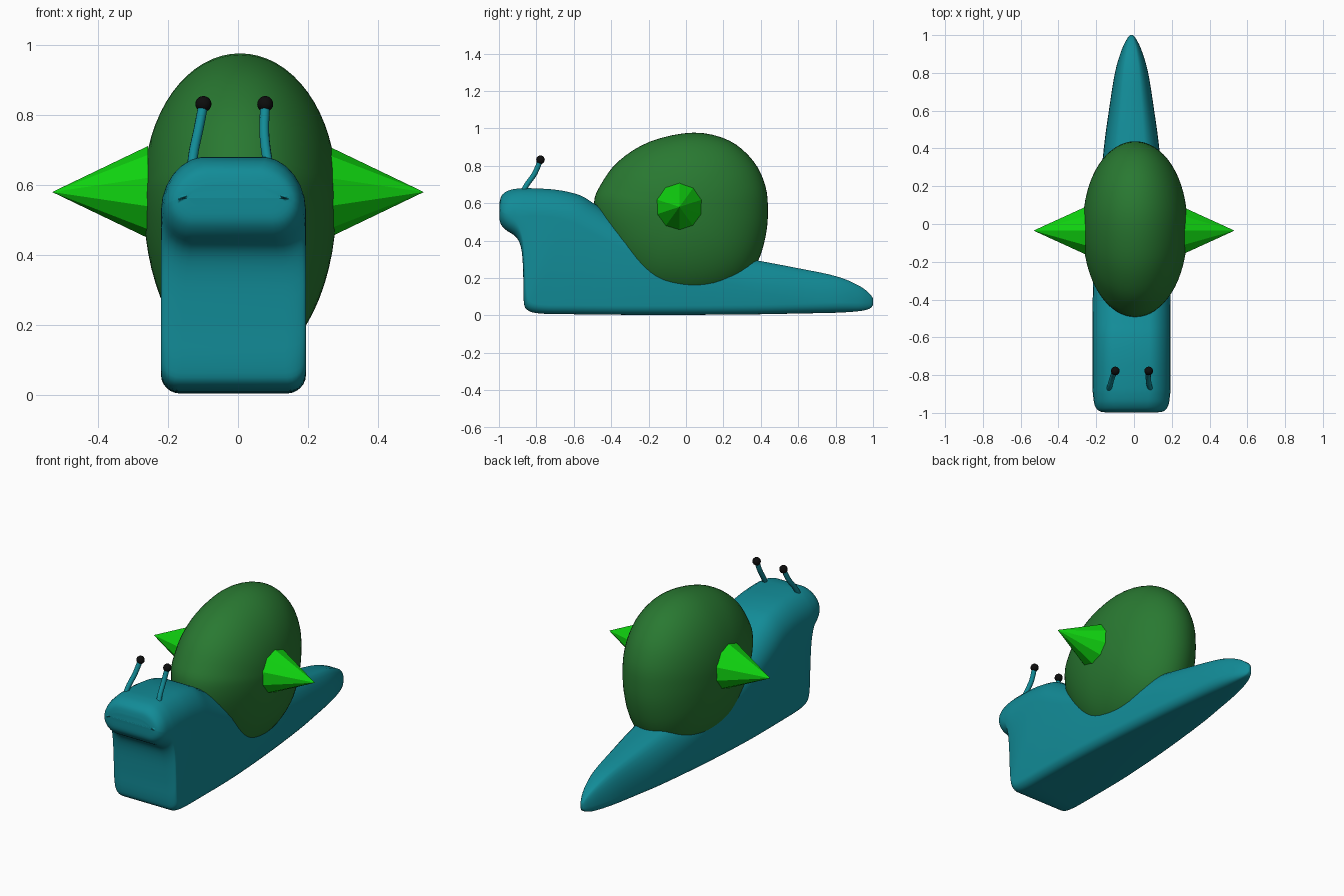
import bpy, bmesh, math
from mathutils import Vector

if "Cube" in bpy.data.objects:
    bpy.data.objects.remove(bpy.data.objects["Cube"])


def material(name, rgb):
    m = bpy.data.materials.new(name)
    m.diffuse_color = (*rgb, 1)
    m.use_nodes = True
    m.node_tree.nodes["Principled BSDF"].inputs["Base Color"].default_value = m.diffuse_color
    return m


TEAL = material("teal", (0.006, 0.26, 0.31))
DARK_GREEN = material("dark green", (0.022, 0.19, 0.031))
BRIGHT_GREEN = material("bright green", (0.005, 0.68, 0.005))
BLACK = material("black", (0.004, 0.004, 0.004))


def spline(pts, steps, closed=False):
    """Catmull-Rom interpolation of tuples of any length."""
    n = len(pts)
    get = (lambda i: pts[i % n]) if closed else (lambda i: pts[max(0, min(n - 1, i))])
    out = []
    for i in range(n if closed else n - 1):
        for s in range(steps):
            t = s / steps
            out.append([0.5 * (2 * b + (c - a) * t + (2 * a - 5 * b + 4 * c - d) * t * t
                               + (3 * b - a - 3 * c + d) * t ** 3)
                        for a, b, c, d in zip(get(i - 1), get(i), get(i + 1), get(i + 2))])
    if not closed:
        out.append(list(pts[-1]))
    return out


def loft(name, rings, mat, smooth=True):
    """Skin closed rings of equal length and cap both ends."""
    bm = bmesh.new()
    rows = [[bm.verts.new(p) for p in r] for r in rings]
    n = len(rows[0])
    for a, b in zip(rows, rows[1:]):
        for i in range(n):
            j = (i + 1) % n
            bm.faces.new((a[i], a[j], b[j], b[i]))
    bm.faces.new(rows[0])
    bm.faces.new(rows[-1])
    bmesh.ops.recalc_face_normals(bm, faces=bm.faces)
    for f in bm.faces:
        f.smooth = smooth
    me = bpy.data.meshes.new(name)
    bm.to_mesh(me)
    bm.free()
    me.materials.append(mat)
    ob = bpy.data.objects.new(name, me)
    bpy.context.collection.objects.link(ob)
    return ob


# Body: sections fan from the head, down the chest and back to the tail
# bottom y, bottom z, top y, top z, half width, top corner height, bottom corner
SECTIONS = [
    (-0.998, 0.54, -0.998, 0.60, 0.13, 0.03, 0.03),
    (-0.993, 0.495, -0.985, 0.645, 0.172, 0.07, 0.06),
    (-0.965, 0.458, -0.95, 0.672, 0.195, 0.10, 0.08),
    (-0.905, 0.415, -0.90, 0.683, 0.204, 0.12, 0.08),
    (-0.878, 0.34, -0.85, 0.685, 0.207, 0.13, 0.07),
    (-0.870, 0.20, -0.78, 0.683, 0.207, 0.13, 0.06),
    (-0.868, 0.08, -0.70, 0.677, 0.207, 0.13, 0.06),
    (-0.850, 0.03, -0.62, 0.663, 0.207, 0.13, 0.05),
    (-0.78, 0.010, -0.55, 0.64, 0.207, 0.13, 0.05),
    (-0.6, 0.006, -0.47, 0.59, 0.207, 0.13, 0.05),
    (-0.3, 0.003, -0.28, 0.48, 0.202, 0.12, 0.05),
    (0.05, 0.003, 0.05, 0.36, 0.180, 0.12, 0.05),
    (0.4, 0.006, 0.4, 0.295, 0.147, 0.14, 0.05),
    (0.6, 0.010, 0.6, 0.257, 0.120, 0.14, 0.05),
    (0.8, 0.014, 0.8, 0.215, 0.088, 0.12, 0.05),
    (0.92, 0.022, 0.92, 0.165, 0.053, 0.08, 0.04),
    (0.98, 0.035, 0.98, 0.12, 0.024, 0.04, 0.03),
    (1.0, 0.055, 1.0, 0.09, 0.008, 0.015, 0.01),
]
CX = -0.013


def body_ring(s):
    by, bz, ty, tz, w, rt, rb = s
    base, top = Vector((CX, by, bz)), Vector((CX, ty, tz))
    h = (top - base).length
    up = (top - base) / h
    ring = []
    for q in range(4):
        upper = q in (0, 1)
        rx = 0.55 * w if upper else min(rb, 0.6 * w)
        rz = rt if upper else rb
        sx = 1 if q in (0, 3) else -1
        for k in range(7):
            a = math.pi / 2 * (q + k / 6.001)
            x = sx * (w - rx) + rx * math.cos(a)
            v = (h - rz if upper else rz) + rz * math.sin(a)
            # slight crown across the top
            if upper:
                v -= 0.025 * min(1, h / 0.2) * (x / w) ** 2
            ring.append(base + up * v + Vector((x, 0, 0)))
    return ring


loft("body", [body_ring(s) for s in spline(SECTIONS, 4)], TEAL)

# Shell: side outline shrunk towards both flanks
OUTLINE = [(-0.492, 0.60), (-0.455, 0.70), (-0.36, 0.825), (-0.19, 0.93), (0.04, 0.977),
           (0.23, 0.935), (0.36, 0.825), (0.425, 0.69), (0.438, 0.55), (0.425, 0.42),
           (0.385, 0.29), (0.31, 0.18), (0.18, 0.10), (0.0, 0.07), (-0.2, 0.11),
           (-0.37, 0.26), (-0.47, 0.45)]
outline = spline(OUTLINE, 4, True)
MID = (-0.02, 0.57)
rings = []
for i in range(33):
    a = math.pi * (0.006 + 0.988 * i / 32)
    r = math.sin(a) ** 0.95
    rings.append([(0.006 - 0.277 * math.cos(a), MID[0] + r * (y - MID[0]), MID[1] + r * (z - MID[1]))
                  for y, z in outline])
loft("shell", rings, DARK_GREEN)

# Side spikes: flat ten-sided cones
for side, label in ((-1, "left"), (1, "right")):
    cone = []
    for x, r in ((0.257, 0.132), (0.531, 0.0005)):
        cone.append([(side * x, -0.035 + r * math.sin(math.tau * k / 10),
                      0.58 + r * math.cos(math.tau * k / 10)) for k in range(10)])
    loft(label + "_spike", cone, BRIGHT_GREEN, smooth=False)

# Eye stalks and eyes
STALKS = {
    "left": [(-0.132, -0.875, 0.655), (-0.126, -0.85, 0.70), (-0.113, -0.808, 0.76), (-0.099, -0.778, 0.832)],
    "right": [(0.088, -0.875, 0.655), (0.080, -0.85, 0.70), (0.075, -0.808, 0.76), (0.078, -0.778, 0.832)],
}
for label, pts in STALKS.items():
    path = [Vector(p) for p in spline(pts, 4)]
    tube = []
    for i, p in enumerate(path):
        d = (path[min(i + 1, len(path) - 1)] - path[max(i - 1, 0)]).normalized()
        u = d.cross(Vector((1, 0, 0))).normalized()
        v = d.cross(u)
        tube.append([p + 0.014 * (u * math.cos(math.tau * k / 12) + v * math.sin(math.tau * k / 12))
                     for k in range(12)])
    loft(label + "_eye_stalk", tube, TEAL)
    bpy.ops.mesh.primitive_uv_sphere_add(segments=16, ring_count=10, radius=0.023, location=pts[-1])
    eye = bpy.context.object
    eye.name = label + "_eye"
    eye.data.materials.append(BLACK)
    bpy.ops.object.shade_smooth()
